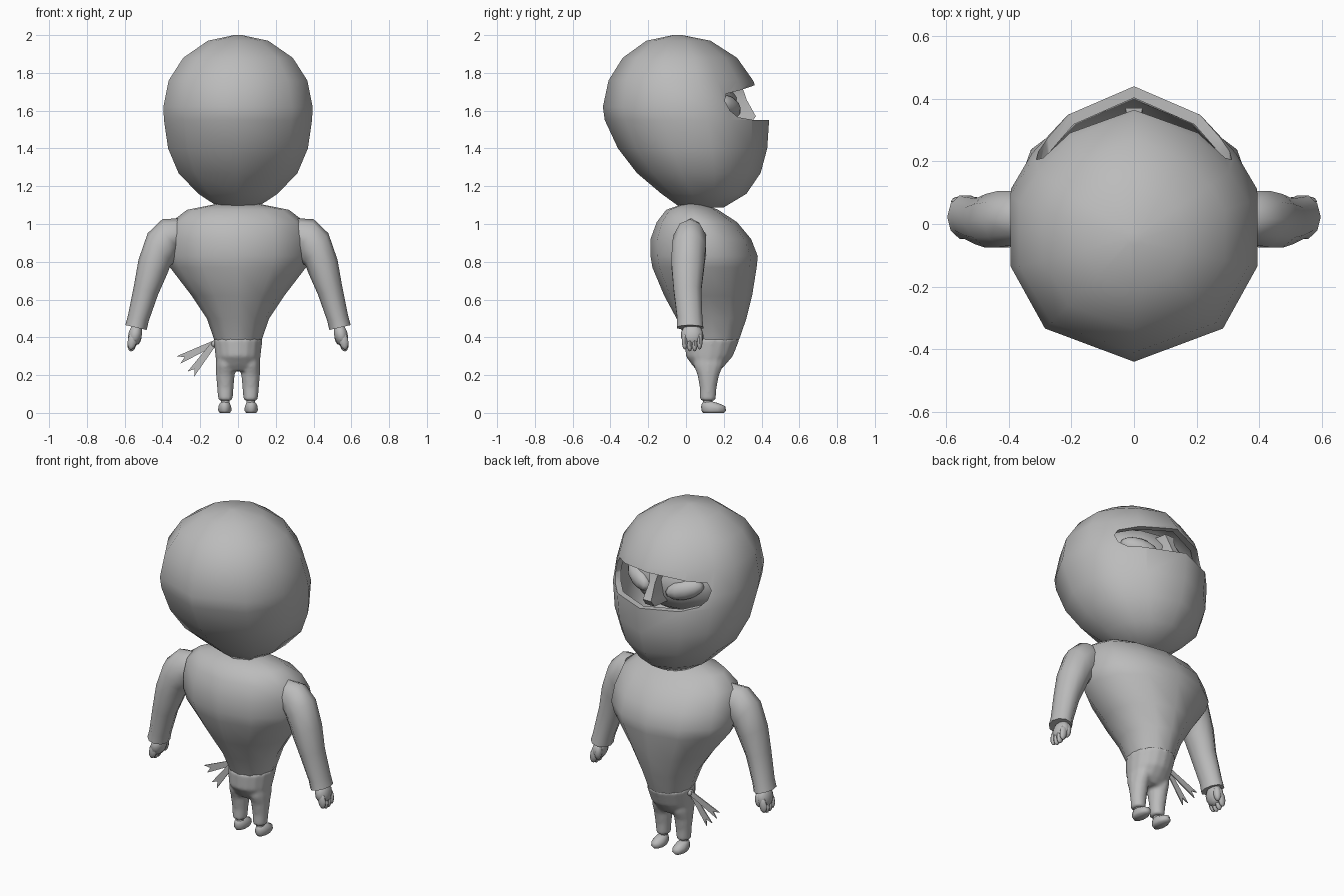
import bpy, bmesh, math
from mathutils import Vector, Matrix

if "Cube" in bpy.data.objects:
    bpy.data.objects.remove(bpy.data.objects["Cube"])

grey = bpy.data.materials.new("plain_grey")
grey.diffuse_color = (0.5, 0.5, 0.5, 1)
grey.use_nodes = True
grey.node_tree.nodes["Principled BSDF"].inputs["Base Color"].default_value = grey.diffuse_color


def finish(name, bm, angle=50, mirror=False):
    """Turn a bmesh into a smooth shaded, optionally mirrored object."""
    bmesh.ops.recalc_face_normals(bm, faces=bm.faces)
    me = bpy.data.meshes.new(name)
    bm.to_mesh(me)
    bm.free()
    me.materials.append(grey)
    ob = bpy.data.objects.new(name, me)
    bpy.context.collection.objects.link(ob)
    bpy.ops.object.select_all(action='DESELECT')
    ob.select_set(True)
    bpy.context.view_layer.objects.active = ob
    bpy.ops.object.shade_smooth_by_angle(angle=math.radians(angle))
    if mirror:
        ob.modifiers.new("mirror", 'MIRROR').use_mirror_merge = False
    return ob


def loft(bm, rings):
    """Skin a list of equally long rings and cap both ends."""
    vs = [[bm.verts.new(p) for p in r] for r in rings]
    n = len(vs[0])
    for a, b in zip(vs, vs[1:]):
        for i in range(n):
            bm.faces.new((a[i], a[(i + 1) % n], b[(i + 1) % n], b[i]))
    bm.faces.new(vs[0])
    bm.faces.new(vs[-1])


def circle(n):
    """Unit cross-section starting at +y, stretched to full width."""
    pts = [(math.sin(math.tau * k / n), math.cos(math.tau * k / n)) for k in range(n)]
    widest = max(x for x, _ in pts)
    return [(x / widest, y) for x, y in pts]


def stack(rows, section, cx=0):
    """Horizontal rings from rows of (z, half width, back y, front y)."""
    return [[(cx + w * x, (y0 + y1) / 2 + (y1 - y0) / 2 * y, z) for x, y in section]
            for z, w, y0, y1 in rows]


def blob(bm, loc, size, tilt=0, seg=10, turn=0):
    m = (Matrix.Translation(loc) @ Matrix.Rotation(turn, 4, 'Z')
         @ Matrix.Rotation(tilt, 4, 'Y') @ Matrix.Diagonal((*size, 1)))
    bmesh.ops.create_uvsphere(bm, u_segments=seg, v_segments=7, radius=1, matrix=m)


def prism(bm, pts, y0, y1):
    """Extrude an x-z outline along y."""
    loft(bm, [[(x, y, z) for x, z in pts] for y in (y0, y1)])


# Hood: hollow shell with an eye opening on the +y side
side = [(.54, .79), (.83, .51), (1, .25), (1, -.28), (.72, -.75)]
head_section = [(0, 1)] + side + [(0, -1)] + [(-x, y) for x, y in reversed(side)]
bm = bmesh.new()
loft(bm, stack([(1.088, .10, -.03, .20), (1.16, .21, -.13, .32), (1.27, .315, -.26, .395),
                (1.40, .37, -.36, .43), (1.55, .392, -.43, .44), (1.62, .395, -.44, .41),
                (1.76, .367, -.41, .355), (1.88, .29, -.335, .27), (1.97, .16, -.21, .13),
                (2.0, .02, -.07, -.02)], head_section))
hood = finish("hood", bm, 55)
shell = hood.modifiers.new("thickness", 'SOLIDIFY')
shell.thickness = .035
shell.offset = -1

# Cutter for the eye opening
half = [(.20, 1.55), (.275, 1.565), (.305, 1.60), (.312, 1.65), (.29, 1.69), (.2, 1.71)]
bm = bmesh.new()
prism(bm, [(0, 1.55)] + half + [(0, 1.735)] + [(-x, z) for x, z in reversed(half)], .12, .8)
cutter = finish("eye_opening_cutter", bm)
cutter.hide_render = True
cut = hood.modifiers.new("opening", 'BOOLEAN')
cut.object = cutter
cut.solver = 'EXACT'
bpy.context.view_layer.objects.active = hood
for m in ("thickness", "opening"):
    bpy.ops.object.modifier_apply(modifier=m)
bpy.data.objects.remove(cutter)
hood.select_set(True)
bpy.ops.object.shade_smooth_by_angle(angle=math.radians(50))

# Face inside the hood
bm = bmesh.new()
blob(bm, (0, 0, 1.62), (.33, .28, .22), seg=14)
finish("face", bm)
bm = bmesh.new()
blob(bm, (.15, .225, 1.62), (.11, .05, .055), math.radians(-16), 12, math.radians(-28))
finish("eyes", bm, 60, True)
bm = bmesh.new()
loft(bm, [[(-w, .2, z), (-w * .6, y, z), (w * .6, y, z), (w, .2, z)]
          for z, w, y in ((1.53, .05, .34), (1.57, .045, .37), (1.66, .03, .32), (1.72, .05, .30))])
finish("nose", bm, 40)

# Torso, broad at the chest and narrow at the belt
bm = bmesh.new()
loft(bm, stack([(.385, .125, .0, .28), (.50, .165, -.05, .32), (.62, .245, -.115, .35),
                (.77, .36, -.178, .374), (.83, .38, -.188, .38), (.92, .375, -.188, .345),
                (1.01, .355, -.155, .27), (1.075, .27, -.105, .17), (1.105, .12, -.02, .10)],
               circle(12)))
finish("torso", bm, 60)

# Trousers: hips and two legs fused into one smooth garment
bm = bmesh.new()
loft(bm, stack([(.222, .09, .06, .175), (.25, .113, .035, .205), (.30, .12, -.002, .248),
                (.395, .13, -.005, .286)], circle(16)))
for s in (-1, 1):
    loft(bm, stack([(.065, .038, .072, .158), (.13, .044, .073, .162), (.20, .05, .06, .176),
                    (.25, .051, .04, .198), (.29, .049, .04, .2)], circle(12), s * .067))
trousers = finish("trousers", bm, 60)
fuse = trousers.modifiers.new("fuse", 'REMESH')
fuse.mode = 'VOXEL'
fuse.voxel_size = .009
fuse.use_smooth_shade = True
relax = trousers.modifiers.new("relax", 'SMOOTH')
relax.iterations = 6

# Ankles and shoes
bm = bmesh.new()
loft(bm, stack([(.04, .022, .09, .14), (.09, .022, .09, .14)], circle(8), .068))
finish("ankles", bm, 60, True)
bm = bmesh.new()
loft(bm, stack([(0, .027, .09, .20), (.012, .035, .082, .212), (.035, .034, .08, .208),
                (.052, .026, .085, .17), (.06, .015, .095, .14)], circle(10), .07))
finish("shoes", bm, 60, True)

# Sleeves: rings square to a bent path of (x, z, tangent angle, radius, depth, y)
bm = bmesh.new()
rings = []
for x, z, a, r, d, y in ((.325, .92, -4, .11, .072, .025), (.375, .905, 12, .123, .09, .02),
                         (.418, .865, 35, .105, .095, .015), (.452, .77, 62, .085, .09, .01),
                         (.487, .65, 70, .068, .077, .008), (.528, .50, 75, .057, .07, .02),
                         (.54, .452, 77, .058, .073, .022)):
    a = math.radians(a)
    rings.append([(x + r * math.cos(t) * math.sin(a), y + d * math.sin(t),
                   z + r * math.cos(t) * math.cos(a))
                  for t in (math.tau * k / 10 for k in range(10))])
loft(bm, rings)
finish("sleeves", bm, 55, True)

# Hands: palm, four fingers and a thumb
bm = bmesh.new()
blob(bm, (.545, .032, .412), (.038, .06, .062), math.radians(-12))
for k in range(4):
    blob(bm, (.56, -.006 + .026 * k, .37 + .005 * (k - 1.5) ** 2),
         (.024, .016, .047), math.radians(-10), 8)
blob(bm, (.532, .07, .405), (.022, .022, .045), math.radians(-5), 8)
finish("hands", bm, 60, True)

# Belt knot and two notched ribbon tails
bm = bmesh.new()
blob(bm, (-.128, .14, .365), (.014, .022, .018))
finish("belt_knot", bm)
bm = bmesh.new()
for y, tip in ((.145, (-.315, .28)), (.135, (-.25, .205))):
    start, end = Vector((-.125, .37)), Vector(tip)
    along = (end - start).normalized()
    across = Vector((-along.y, along.x))
    prism(bm, [start + across * .014, end + across * .022, end - along * .035,
               end - across * .022, start - across * .014], y - .003, y + .003)
finish("belt_tails", bm, 30)
